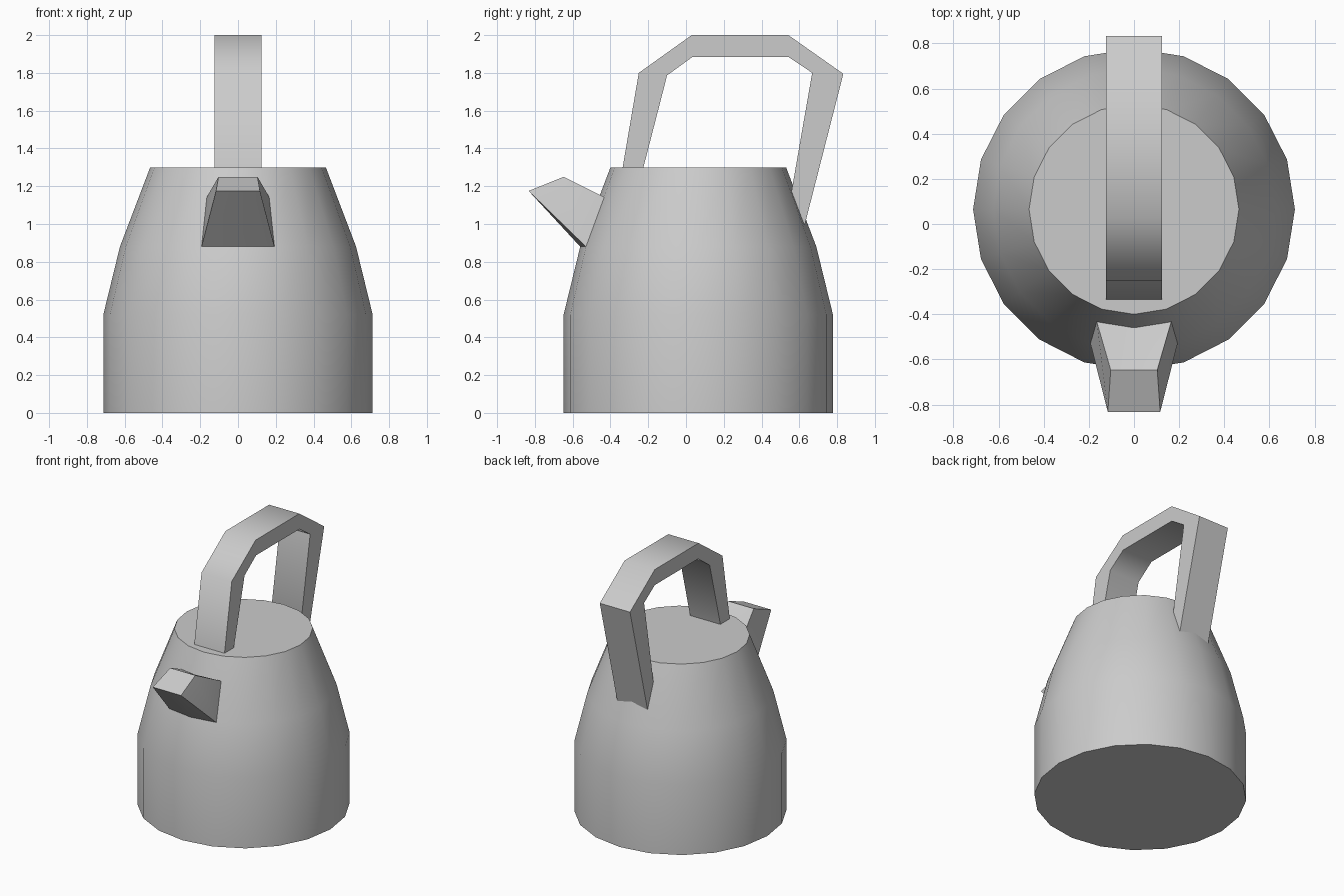
import bpy, bmesh, math

if "Cube" in bpy.data.objects:
    bpy.data.objects.remove(bpy.data.objects["Cube"])

CY = 0.065  # body axis


def finish(name, bm, angle):
    bmesh.ops.recalc_face_normals(bm, faces=bm.faces)
    me = bpy.data.meshes.new(name)
    bm.to_mesh(me)
    bm.free()
    ob = bpy.data.objects.new(name, me)
    bpy.context.collection.objects.link(ob)
    bpy.ops.object.select_all(action='DESELECT')
    ob.select_set(True)
    bpy.context.view_layer.objects.active = ob
    bpy.ops.object.shade_smooth_by_angle(angle=math.radians(angle))
    return ob


def loft(name, rings, angle, caps=(True, True)):
    bm = bmesh.new()
    vs = [[bm.verts.new(p) for p in r] for r in rings]
    for a, b in zip(vs, vs[1:]):
        n = len(a)
        for i in range(n):
            j = (i + 1) % n
            bm.faces.new((a[i], a[j], b[j], b[i]))
    if caps[0]:
        bm.faces.new(vs[0])
    if caps[1]:
        bm.faces.new(vs[-1])
    return finish(name, bm, angle)


# Body: 20-sided lathe
N = 20
profile = [(0.713, 0), (0.713, 0.52), (0.625, 0.88), (0.465, 1.3)]
loft("kettle_body", [[(r * math.cos(2 * math.pi * i / N),
                       CY + r * math.sin(2 * math.pi * i / N), z)
                      for i in range(N)] for r, z in profile], 35)

# Handle: rectangular strap swept over the top, rear end sunk into the body
outer = [(-0.337, 1.29), (-0.25, 1.80), (0.03, 2.0), (0.542, 2.0),
         (0.833, 1.795), (0.622, 0.97)]
inner = [(-0.228, 1.29), (-0.10, 1.787), (0.035, 1.885), (0.542, 1.885),
         (0.668, 1.80), (0.546, 1.10)]
W = 0.124
loft("handle", [[(-W, *o), (W, *o), (W, *i), (-W, *i)]
                for o, i in zip(outer, inner)], 50)


# Spout: tapered box whose base follows the curve of the body
def spout_ring(top, bottom):
    (wt, yt, mt, zt), (wb, yb, mb, zb) = top, bottom
    return [(-wt, yt, zt), (0, mt, zt), (wt, yt, zt),
            (wb, yb, zb), (0, mb, zb), (-wb, yb, zb)]


loft("spout", [
    spout_ring((0.103, -0.647, -0.647, 1.25), (0.116, -0.833, -0.833, 1.175)),
    spout_ring((0.165, -0.433, -0.46, 1.143), (0.193, -0.53, -0.56, 0.88)),
    spout_ring((0.165, -0.40, -0.42, 1.13), (0.193, -0.50, -0.52, 0.88)),
], 20)
